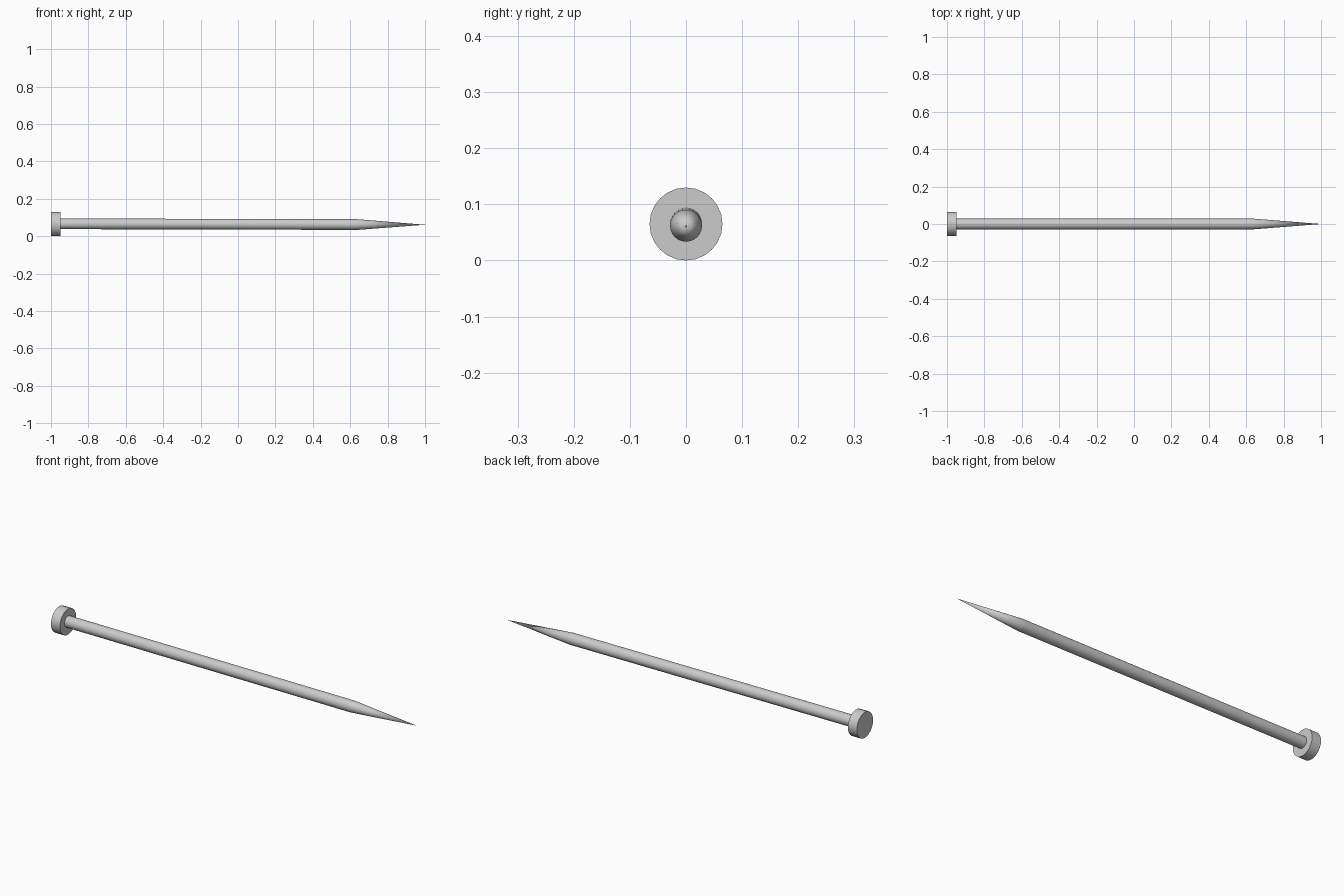
import bpy
from mathutils import Vector

if "Cube" in bpy.data.objects:
    bpy.data.objects.remove(bpy.data.objects["Cube"])


def frustum(name, start, end, r1, r2, sides=24):
    """Round part running from start to end, with its own end radii."""
    a, b = Vector(start), Vector(end)
    axis = b - a
    bpy.ops.mesh.primitive_cone_add(vertices=sides, radius1=r1, radius2=r2,
                                    depth=axis.length, location=(a + b) / 2)
    ob = bpy.context.object
    ob.name = ob.data.name = name
    ob.rotation_euler = axis.to_track_quat('Z', 'Y').to_euler()
    bpy.ops.object.shade_smooth_by_angle(angle=0.6)
    return ob


# Flat disc head
frustum("nail_head", (-1, 0, 0.065), (-0.95, 0, 0.065), 0.065, 0.065)
# Shaft, drooping very slightly away from the head
frustum("nail_shaft", (-0.96, 0, 0.066), (0.64, 0, 0.062), 0.0285, 0.0285)
# Long tapered point
frustum("nail_point", (0.64, 0, 0.062), (1, 0, 0.061), 0.0285, 0)
